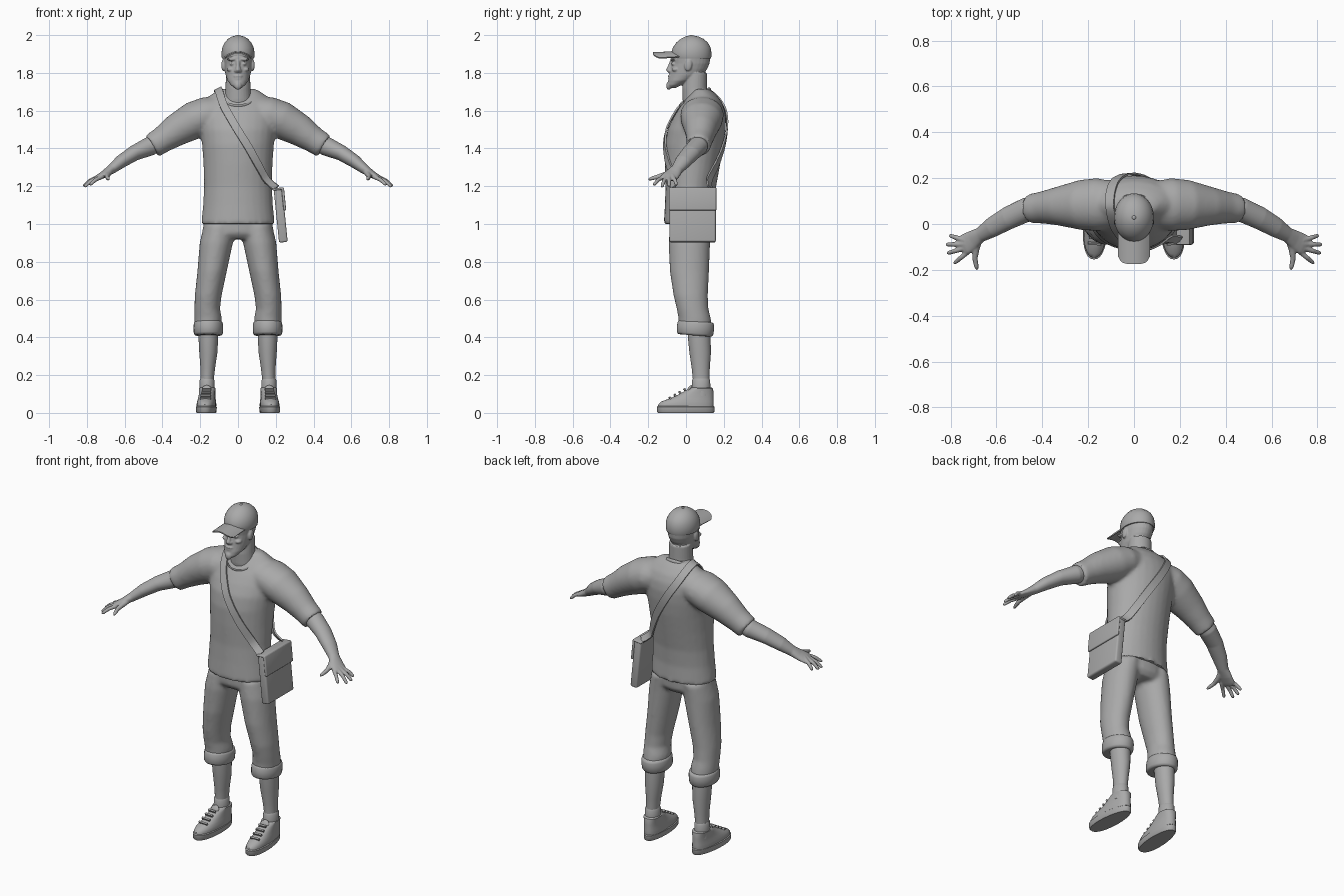
import bpy, bmesh, math
from mathutils import Vector, Matrix
from mathutils.bvhtree import BVHTree

old = bpy.data.objects.get("Cube")
if old:
    bpy.data.objects.remove(old, do_unlink=True)

clay = bpy.data.materials.new("plain grey")
clay.use_nodes = True
GREY = (0.4, 0.4, 0.4, 1)
clay.diffuse_color = GREY
clay.node_tree.nodes["Principled BSDF"].inputs["Base Color"].default_value = GREY
SIDES = (("left", 1), ("right", -1))


def loft(bm, rings, flat=True, n=28, power=1.0):
    """Skin elliptical rings (x, y, z, ra, rb), level or square to their path."""
    pts = [Vector(r[:3]) for r in rings]
    loops = []
    for i, r in enumerate(rings):
        u, v = Vector((1, 0, 0)), Vector((0, 1, 0))
        if not flat:
            t = (pts[min(i + 1, len(pts) - 1)] - pts[max(i - 1, 0)]).normalized()
            hint = Vector((0, 1, 0)) if abs(t.y) < 0.85 else Vector((1, 0, 0))
            u = (hint - t * hint.dot(t)).normalized()
            v = t.cross(u)
        loop = []
        for k in range(n):
            a = 2 * math.pi * k / n
            c, s = math.cos(a), math.sin(a)
            c = math.copysign(abs(c) ** power, c)
            s = math.copysign(abs(s) ** power, s)
            loop.append(bm.verts.new(pts[i] + u * r[3] * c + v * r[4] * s))
        loops.append(loop)
    for a, b in zip(loops, loops[1:]):
        for k in range(n):
            bm.faces.new((a[k], a[(k + 1) % n], b[(k + 1) % n], b[k]))
    bm.faces.new(loops[0])
    bm.faces.new(loops[-1])


def level(rows, x=0):
    """Rows (z, half width, front y, back y) to level rings."""
    return [(x, (f + b) / 2, z, w, (b - f) / 2) for z, w, f, b in rows]


def side(rings, s):
    return [(r[0] * s,) + tuple(r[1:]) for r in rings]


def ball(bm, loc, size, tilt=0):
    m = Matrix.Translation(loc) @ Matrix.Rotation(tilt, 4, 'X') @ Matrix.Diagonal((*size, 1))
    bmesh.ops.create_uvsphere(bm, u_segments=20, v_segments=14, radius=1, matrix=m)


def box(bm, loc, size, rot=None):
    m = Matrix.Translation(loc) @ (rot or Matrix()) @ Matrix.Diagonal((*size, 1))
    bmesh.ops.create_cube(bm, size=1, matrix=m)


def finish(bm, name, voxel=0, relax=0, bevel=0, thick=0, angle=40):
    """Turn a bmesh into an object, bake its modifiers and shade it smooth."""
    bmesh.ops.recalc_face_normals(bm, faces=bm.faces)
    me = bpy.data.meshes.new(name)
    bm.to_mesh(me)
    bm.free()
    ob = bpy.data.objects.new(name, me)
    bpy.context.collection.objects.link(ob)
    if voxel:
        m = ob.modifiers.new("Blend", 'REMESH')
        m.mode, m.voxel_size = 'VOXEL', voxel
    if relax:
        m = ob.modifiers.new("Relax", 'SMOOTH')
        m.factor, m.iterations = 0.5, relax
    if thick:
        m = ob.modifiers.new("Thickness", 'SOLIDIFY')
        m.thickness, m.offset = thick, 0
    if bevel:
        m = ob.modifiers.new("Bevel", 'BEVEL')
        m.width, m.segments = bevel, 3
    bpy.context.view_layer.update()
    baked = bpy.data.meshes.new_from_object(ob.evaluated_get(bpy.context.evaluated_depsgraph_get()))
    ob.modifiers.clear()
    ob.data = baked
    baked.materials.clear()
    baked.materials.append(clay)
    for o in bpy.context.selected_objects:
        o.select_set(False)
    ob.select_set(True)
    bpy.context.view_layer.objects.active = ob
    bpy.ops.object.shade_smooth_by_angle(angle=math.radians(angle))
    return ob


# Shirt: torso blended with two sleeves
bm = bmesh.new()
loft(bm, level([(1, .195, -.118, .155), (1.1, .185, -.112, .152), (1.2, .18, -.108, .16),
                (1.32, .183, -.112, .182), (1.42, .19, -.112, .2), (1.5, .2, -.098, .21),
                (1.56, .205, -.07, .212), (1.61, .205, -.04, .205), (1.655, .18, -.008, .185),
                (1.69, .135, .02, .155), (1.715, .095, .04, .125)]))
for _, s in SIDES:
    loft(bm, side([(.08, .085, 1.6, .1, .08), (.16, .085, 1.58, .115, .095), (.23, .083, 1.55, .11, .1),
                   (.33, .078, 1.495, .085, .085), (.4, .072, 1.447, .07, .07),
                   (.455, .066, 1.412, .064, .066)], s), flat=False)
shirt = finish(bm, "shirt", voxel=.011, relax=5)

# Collar: thin band tilted forward around the neck
bm = bmesh.new()
ring = []
for k in range(40):
    a = 2 * math.pi * k / 40
    c = Vector((.088 * math.cos(a), .048 + .078 * math.sin(a), 1.67 + .045 * math.sin(a)))
    out = Vector((math.cos(a), math.sin(a), .2)).normalized() * .007
    up = Vector((0, -.4, 1)).normalized() * .01
    ring.append([bm.verts.new(c + p) for p in (out, up, -out, -up)])
for a, b in zip(ring, ring[1:] + ring[:1]):
    for j in range(4):
        bm.faces.new((a[j], a[(j + 1) % 4], b[(j + 1) % 4], b[j]))
finish(bm, "shirt_collar", angle=80)

# Trousers: hips blended with two legs
bm = bmesh.new()
loft(bm, level([(.92, .15, -.06, .11), (.95, .19, -.088, .135), (1.04, .178, -.09, .14)]))
for _, s in SIDES:
    loft(bm, side([(.1, .025, 1, .08, .11), (.115, .018, .9, .088, .11), (.137, .018, .75, .078, .104),
                   (.158, .025, .62, .071, .091), (.163, .035, .55, .068, .084),
                   (.158, .046, .5, .073, .086), (.158, .05, .44, .07, .088)], s))
finish(bm, "trousers", voxel=.011, relax=5)

# Head: skull and jaw with nose, brow, lips, goatee, ears and neck
bm = bmesh.new()
loft(bm, level([(1.72, .018, -.092, -.055), (1.735, .038, -.098, -.025), (1.76, .056, -.094, .035),
                (1.79, .066, -.088, .09), (1.82, .071, -.083, .112), (1.85, .075, -.077, .125),
                (1.88, .078, -.08, .128), (1.92, .078, -.07, .124), (1.96, .06, -.04, .1)]))
loft(bm, level([(1.6, .085, -.01, .13), (1.66, .072, -.018, .122), (1.72, .066, -.02, .112),
                (1.8, .064, -.01, .112)]))
loft(bm, [(0, -.074, 1.868, .01, .01), (0, -.085, 1.838, .01, .01),
          (0, -.093, 1.815, .014, .014), (0, -.085, 1.802, .015, .01)], n=16)
ball(bm, (0, -.086, 1.783), (.024, .01, .006))
ball(bm, (0, -.084, 1.77), (.022, .011, .007))
ball(bm, (0, -.091, 1.732), (.02, .014, .022))
for _, s in SIDES:
    ball(bm, (.033 * s, -.069, 1.872), (.026, .015, .008))
    ball(bm, (.031 * s, -.066, 1.848), (.014, .012, .008))
    ball(bm, (.04 * s, -.055, 1.818), (.02, .02, .012))
    ball(bm, (.013 * s, -.084, 1.811), (.008, .01, .008))
    ball(bm, (.079 * s, .012, 1.84), (.009, .02, .031), -.15)
finish(bm, "head", voxel=.0045, relax=2)

# Cap: crown, button and arched brim
bm = bmesh.new()
loft(bm, level([(1.875, .084, -.072, .131), (1.885, .087, -.077, .134), (1.91, .087, -.077, .134),
                (1.935, .083, -.069, .13), (1.96, .071, -.052, .116), (1.98, .053, -.028, .093),
                (1.992, .033, -.005, .068), (1.997, .014, .014, .044)]), n=40)
ball(bm, (0, .028, 1.996), (.009, .009, .005))
finish(bm, "cap_crown", angle=60)
bm = bmesh.new()
cols, rows = 14, 6
grid = []
for i in range(cols + 1):
    q = 2 * i / cols - 1
    x = .068 * q
    tip = -.14 - .034 * (1 - abs(q) ** 5)
    grid.append([bm.verts.new((x, -.035 + (tip + .035) * j / rows, 1.912 - .028 * q * q - .006 * j / rows))
                 for j in range(rows + 1)])
for a, b in zip(grid, grid[1:]):
    for j in range(rows):
        bm.faces.new((a[j], a[j + 1], b[j + 1], b[j]))
finish(bm, "cap_brim", thick=.007, angle=50)

for word, s in SIDES:
    # Arm and hand
    bm = bmesh.new()
    loft(bm, side([(.39, .072, 1.452, .05, .05), (.47, .062, 1.41, .053, .05), (.55, .025, 1.375, .05, .041),
                   (.62, -.015, 1.33, .044, .035), (.67, -.047, 1.29, .033, .026),
                   (.705, -.07, 1.266, .042, .02), (.735, -.088, 1.249, .046, .016),
                   (.75, -.096, 1.24, .042, .012)], s), flat=False)
    fingers = (((.725, -.122, 1.248), (.785, -.172, 1.207)), ((.745, -.107, 1.245), (.815, -.128, 1.196)),
               ((.755, -.088, 1.243), (.82, -.09, 1.2)), ((.754, -.066, 1.243), (.805, -.05, 1.207)))
    for a, b in fingers:
        a, b = Vector(a), Vector(b)
        start, mid = a + (a - b) * .4, a.lerp(b, .5) + Vector((0, 0, .006))
        loft(bm, side([(*start, .011, .011), (*a, .0115, .0115), (*mid, .0105, .0105),
                       (*a.lerp(b, .9), .009, .009), (*b, .005, .005)], s), flat=False, n=12)
    loft(bm, side([(.675, -.065, 1.28, .016, .016), (.69, -.11, 1.262, .016, .015),
                   (.694, -.15, 1.25, .012, .012), (.688, -.185, 1.24, .01, .01),
                   (.684, -.2, 1.235, .005, .005)], s), flat=False, n=12)
    finish(bm, word + "_arm", voxel=.0045, relax=2)

    # Rolled trouser cuff
    bm = bmesh.new()
    loft(bm, [(.157 * s, .05, z, .077 * k, .097 * k) for z, k in
              ((.41, .82), (.412, .93), (.422, 1), (.45, 1.02), (.472, 1), (.483, .95), (.486, .85))])
    bmesh.ops.rotate(bm, verts=bm.verts, cent=(0, .05, .45), matrix=Matrix.Rotation(-.08, 3, 'X'))
    finish(bm, word + "_trouser_cuff", angle=60)

    # Lower leg and sock
    bm = bmesh.new()
    loft(bm, side([(.157, .068, .47, .054, .06), (.157, .07, .4, .052, .06), (.157, .075, .32, .048, .057),
                   (.16, .078, .24, .039, .048), (.163, .08, .18, .035, .044), (.164, .08, .1, .035, .045)], s))
    finish(bm, word + "_lower_leg")
    bm = bmesh.new()
    loft(bm, [(.164 * s, .08, z, w, w + .008) for z, w in ((.09, .041), (.13, .041), (.172, .04), (.181, .035))])
    finish(bm, word + "_sock", angle=60)

    # Shoe: upper, laces, tongue and sole, toe turned slightly out
    place = Matrix.Translation((.167 * s, 0, 0)) @ Matrix.Rotation(.06 * s, 4, 'Z')
    bm = bmesh.new()
    loft(bm, level([(.025, .05, -.148, .145), (.045, .051, -.147, .147), (.06, .049, -.132, .147),
                    (.075, .046, -.09, .146), (.095, .043, -.045, .146), (.115, .043, -.008, .145),
                    (.13, .044, .018, .142), (.134, .038, .025, .136)]), power=.85)
    for k in range(4):
        box(bm, (0, -.085 + .026 * k, .079 + .015 * k), (.056 - .003 * k, .01, .012), Matrix.Rotation(.5, 4, 'X'))
    ball(bm, (0, .018, .125), (.026, .01, .024), -.5)
    bm.transform(place)
    finish(bm, word + "_shoe")
    bm = bmesh.new()
    loft(bm, level([(0, .05, -.148, .145), (.006, .054, -.153, .15), (.032, .055, -.155, .152),
                    (.036, .05, -.15, .147)]), power=.85)
    for v in bm.verts:
        v.co.x *= 1 - max(0, v.co.y) * .9
    bm.transform(place)
    finish(bm, word + "_shoe_sole")

# Shoulder bag: body, flap and lip, leaning away from the hip
lean = Matrix.Rotation(-.1, 4, 'Y')
middle = Vector((.226, .035, 1.045))
bm = bmesh.new()
box(bm, middle, (.046, .245, .285), lean)
finish(bm, "bag_body", bevel=.01)
bm = bmesh.new()
box(bm, middle + lean @ Vector((.025, 0, .085)), (.014, .252, .12), lean)
box(bm, middle + lean @ Vector((.002, 0, .141)), (.058, .252, .012), lean)
finish(bm, "bag_flap", bevel=.005)

# Strap: band laid over the shirt from hip to opposite shoulder and back
tree = BVHTree.FromObject(shirt, bpy.context.evaluated_depsgraph_get())
guide = [Vector(p) for p in ((.2, -.07, 1.19), (.1, -.13, 1.345), (0, -.13, 1.5), (-.08, -.07, 1.64),
                             (-.12, .06, 1.75), (-.09, .21, 1.65), (0, .24, 1.5), (.12, .21, 1.32),
                             (.205, .13, 1.19))]
path = [a.lerp(b, k / 8) for a, b in zip(guide, guide[1:]) for k in range(8)] + [guide[-1]]
path = [tree.find_nearest(p)[0] + tree.find_nearest(p)[1] * .009 for p in path]
path[0], path[-1] = guide[0], guide[-1]
for _ in range(4):
    path[1:-1] = [(a + b * 2 + c) / 4 for a, b, c in zip(path, path[1:], path[2:])]
bm = bmesh.new()
pairs = []
for i, p in enumerate(path):
    t = path[min(i + 1, len(path) - 1)] - path[max(i - 1, 0)]
    w = t.cross(tree.find_nearest(p)[1]).normalized() * .021
    pairs.append((bm.verts.new(p + w), bm.verts.new(p - w)))
for a, b in zip(pairs, pairs[1:]):
    bm.faces.new((a[0], a[1], b[1], b[0]))
finish(bm, "bag_strap", thick=.009)
